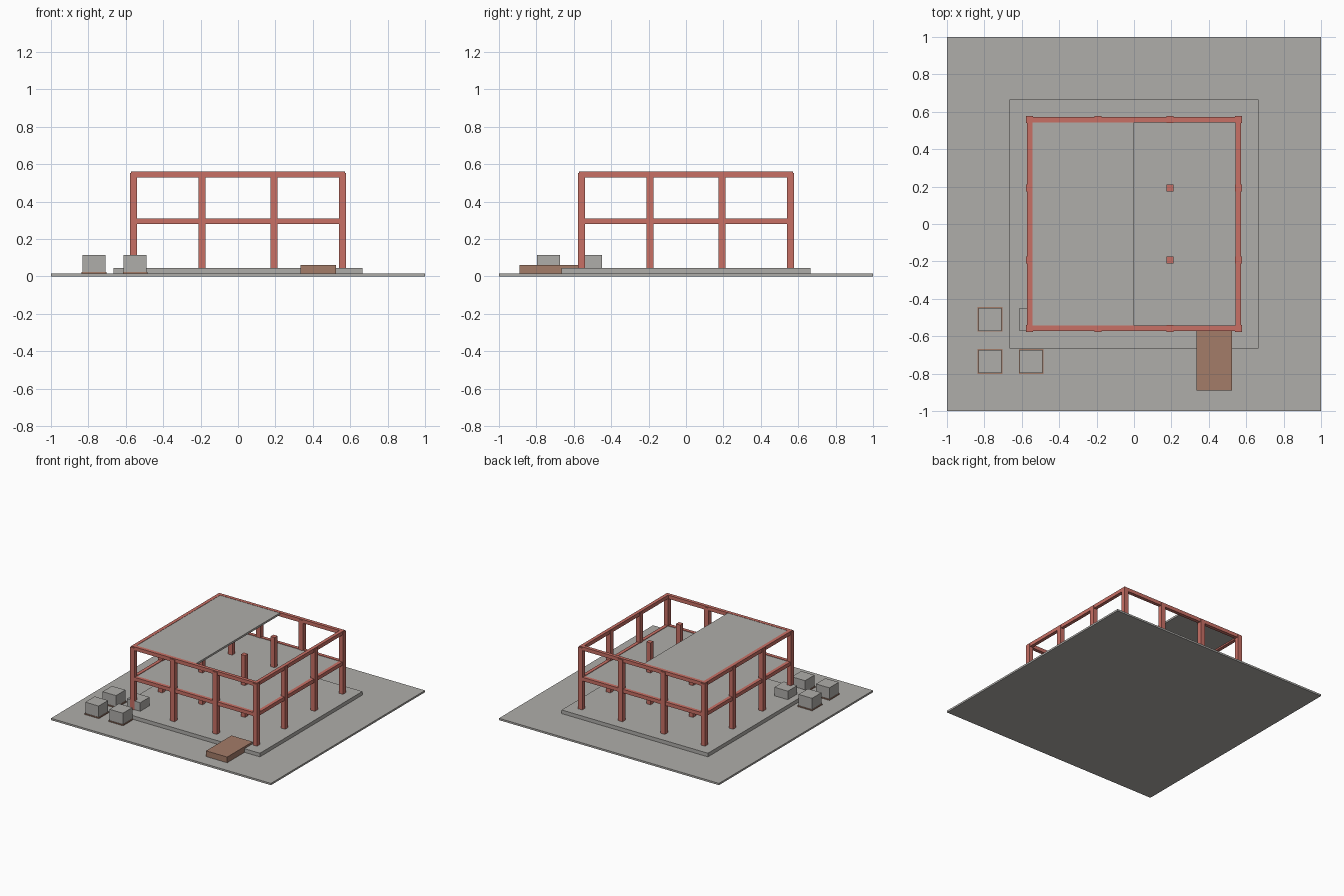
import bpy

cube = bpy.data.objects.get("Cube")
if cube:
    bpy.data.objects.remove(cube, do_unlink=True)


def material(name, rgb):
    m = bpy.data.materials.new(name)
    m.use_nodes = True
    m.diffuse_color = (*rgb, 1)
    m.node_tree.nodes["Principled BSDF"].inputs["Base Color"].default_value = (*rgb, 1)
    return m


concrete = material("concrete grey", (0.43, 0.42, 0.40))
steel = material("primer red", (0.58, 0.16, 0.13))
timber = material("timber brown", (0.37, 0.20, 0.14))


def box(name, x, y, z, mat):
    """Box from three (low, high) ranges."""
    spans = (x, y, z)
    bpy.ops.mesh.primitive_cube_add(size=1, location=[(a + b) / 2 for a, b in spans])
    ob = bpy.context.object
    ob.name = name
    ob.scale = [b - a for a, b in spans]
    bpy.ops.object.transform_apply(location=False, rotation=False, scale=True)
    ob.data.materials.append(mat)
    return ob


def around(c, half):
    return (c - half, c + half)


GROUND, BASE = 0.015, 0.045
INNER, OUTER = 0.543, 0.571

# Site ground and foundation
box("site_ground", (-1, 1), (-1, 1), (0, GROUND), concrete)
box("foundation", (-0.665, 0.665), (-0.665, 0.665), (GROUND, BASE), concrete)

# Column grid
grid = (-0.558, -0.193, 0.193, 0.558)
for cx in grid:
    for cy in grid:
        box("column", around(cx, 0.019), around(cy, 0.019), (BASE, 0.553), steel)

# Perimeter beams on both levels
for level, top in (("floor", 0.31), ("roof", 0.56)):
    z = (top - 0.03, top)
    for s in (-1, 1):
        edge = tuple(sorted((s * INNER, s * OUTER)))
        box(level + "_cross_beam", (-OUTER, OUTER), edge, z, steel)
        box(level + "_side_beam", edge, (-INNER, INNER), z, steel)

# Upper floor and half finished roof
box("upper_floor", (-INNER, INNER), (-INNER, INNER), (0.29, 0.306), concrete)
box("roof_panel", (-INNER, 0), (-INNER, INNER), (0.542, 0.558), concrete)

# Entrance platform
box("entrance_platform", (0.333, 0.525), (-0.89, -0.56), (GROUND, 0.062), timber)

# Block stacks on pallets
for px in (-0.77, -0.55):
    for py in (-0.51, -0.735):
        box("pallet", around(px, 0.066), around(py, 0.066), (GROUND, 0.023), timber)
        box("block_stack", around(px, 0.061), around(py, 0.061), (0.023, 0.115), concrete)
